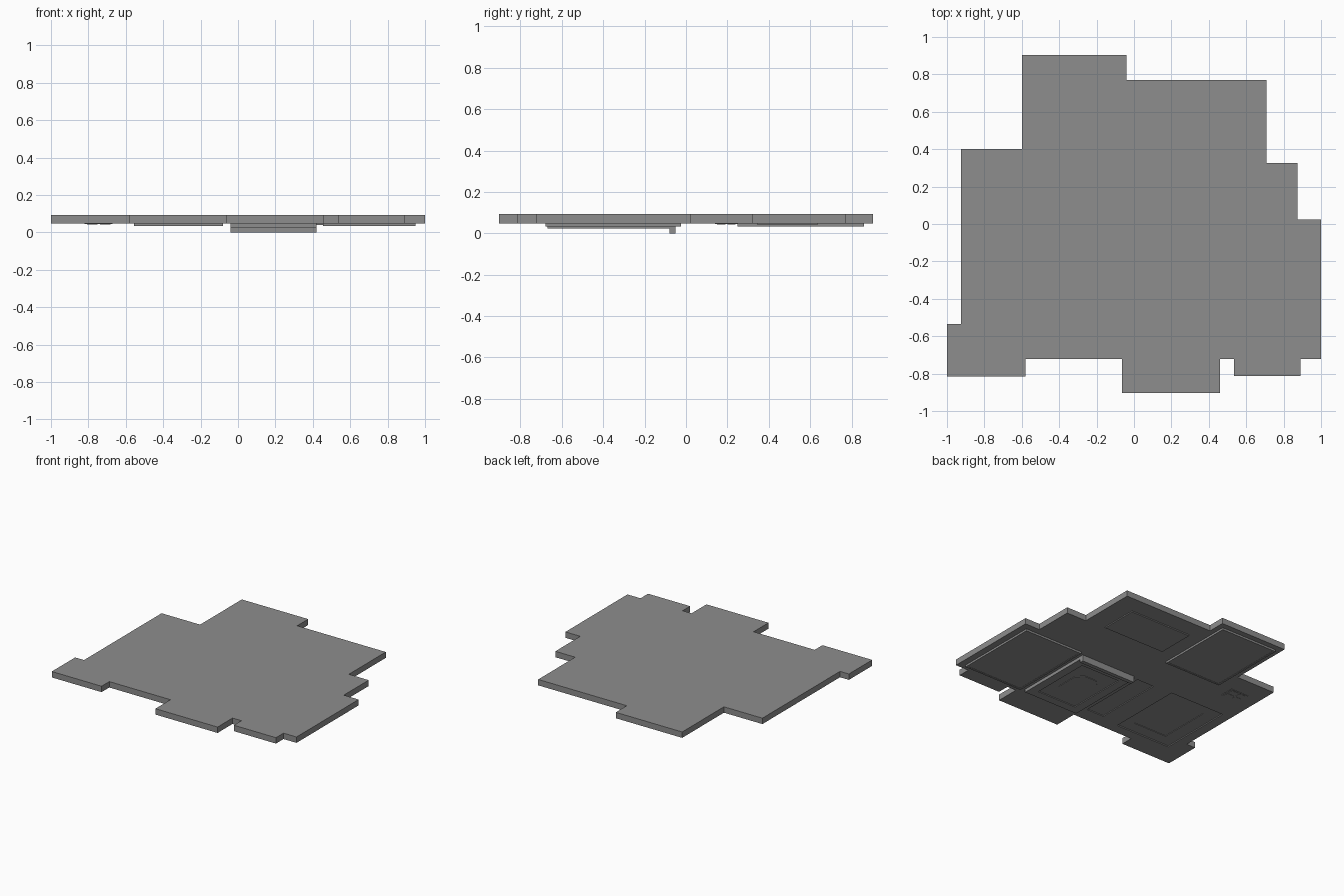
import bpy, bmesh

if "Cube" in bpy.data.objects:
    bpy.data.objects.remove(bpy.data.objects["Cube"])

BASE, TOP = 0.048, 0.093   # underside and top of the main slab

# Dark grey plaster shared by all parts
grey = bpy.data.materials.new("dark_grey")
grey.diffuse_color = (0.27, 0.27, 0.27, 1)
grey.use_nodes = True
grey.node_tree.nodes["Principled BSDF"].inputs["Base Color"].default_value = grey.diffuse_color


def add_object(name, bm):
    bmesh.ops.recalc_face_normals(bm, faces=bm.faces)
    mesh = bpy.data.meshes.new(name)
    bm.to_mesh(mesh)
    bm.free()
    mesh.materials.append(grey)
    ob = bpy.data.objects.new(name, mesh)
    bpy.context.collection.objects.link(ob)
    return ob


def prism(name, points, z0, z1, steps=()):
    """Extruded outline; each step (inset, new z) terraces its underside."""
    bm = bmesh.new()
    low = bm.faces.new([bm.verts.new((x, y, z1)) for x, y in points])
    ext = bmesh.ops.extrude_face_region(bm, geom=[low], use_keep_orig=True)
    face = next(f for f in ext["geom"] if isinstance(f, bmesh.types.BMFace))
    for v in face.verts:
        v.co.z = z0
    bmesh.ops.recalc_face_normals(bm, faces=bm.faces)
    for inset, z in steps:
        bmesh.ops.inset_region(bm, faces=[face], thickness=inset, use_even_offset=True)
        face = bmesh.ops.extrude_discrete_faces(bm, faces=[face])["faces"][0]
        for v in face.verts:
            v.co.z = z
        bmesh.ops.remove_doubles(bm, verts=bm.verts, dist=1e-6)
    return add_object(name, bm)


def rect(x0, x1, y0, y1):
    return [(x0, y0), (x1, y0), (x1, y1), (x0, y1)]


def chamfered(x0, x1, y0, y1, c):
    return [(x0 + c, y0), (x1 - c, y0), (x1, y0 + c), (x1, y1 - c),
            (x1 - c, y1), (x0 + c, y1), (x0, y1 - c), (x0, y0 + c)]


def carve(target, points, depth):
    cutter = prism("recess_cutter", points, BASE - 0.02, BASE + depth)
    cutter.hide_render = True
    mod = target.modifiers.new("recess", 'BOOLEAN')
    mod.operation = 'DIFFERENCE'
    mod.solver = 'EXACT'
    mod.object = cutter
    bpy.context.view_layer.objects.active = target
    bpy.ops.object.modifier_apply(modifier=mod.name)
    bpy.data.objects.remove(cutter)


# Main ceiling slab with stepped outline
outline = [(-0.6, 0.903), (-0.04, 0.903), (-0.04, 0.77), (0.708, 0.77),
           (0.708, 0.325), (0.875, 0.325), (0.875, 0.025), (1, 0.025),
           (1, -0.723), (0.89, -0.723), (0.89, -0.814), (0.535, -0.814),
           (0.535, -0.723), (0.46, -0.723), (0.46, -0.903), (-0.064, -0.903),
           (-0.064, -0.723), (-0.58, -0.723), (-0.58, -0.816), (-1, -0.816),
           (-1, -0.535), (-0.925, -0.535), (-0.925, 0.4), (-0.6, 0.4)]
slab = prism("ceiling_slab", outline, BASE, TOP)

# Recessed tray and narrow recess in the underside
carve(slab, rect(-0.85, -0.39, -0.645, -0.06), 0.008)
carve(slab, rect(-0.75, -0.47, -0.555, -0.15), 0.012)
carve(slab, rect(-0.235, -0.09, -0.61, -0.07), 0.006)

# Framed panels hanging below the slab
prism("right_panel", rect(0.455, 0.95, -0.68, -0.025), 0.033, BASE + 0.002,
      [(0.015, 0.035)])
prism("back_panel", rect(-0.555, -0.08, 0.25, 0.86), 0.033, BASE + 0.002,
      [(0.015, 0.035)])
prism("back_right_panel", rect(0.035, 0.55, 0.345, 0.635), 0.04, BASE + 0.002)

# Centre tray: terraced panel, raised medallion and deep beam
prism("centre_tray", rect(-0.04, 0.42, -0.67, -0.07), 0.024, BASE + 0.002,
      [(0.065, 0.03)])
prism("centre_medallion", chamfered(0.09, 0.29, -0.51, -0.24, 0.05), 0.026, 0.032)
prism("ceiling_beam", rect(-0.04, 0.42, -0.08, -0.05), 0.0, BASE + 0.002)

# Small vent: plate with four tiles
prism("vent_plate", rect(-0.82, -0.67, 0.14, 0.25), 0.045, BASE + 0.002)
for ix in (-1, 1):
    for iy in (-1, 1):
        cx, cy = -0.745 + ix * 0.034, 0.195 + iy * 0.025
        prism("vent_tile", rect(cx - 0.028, cx + 0.028, cy - 0.02, cy + 0.02),
              0.0435, 0.046)
